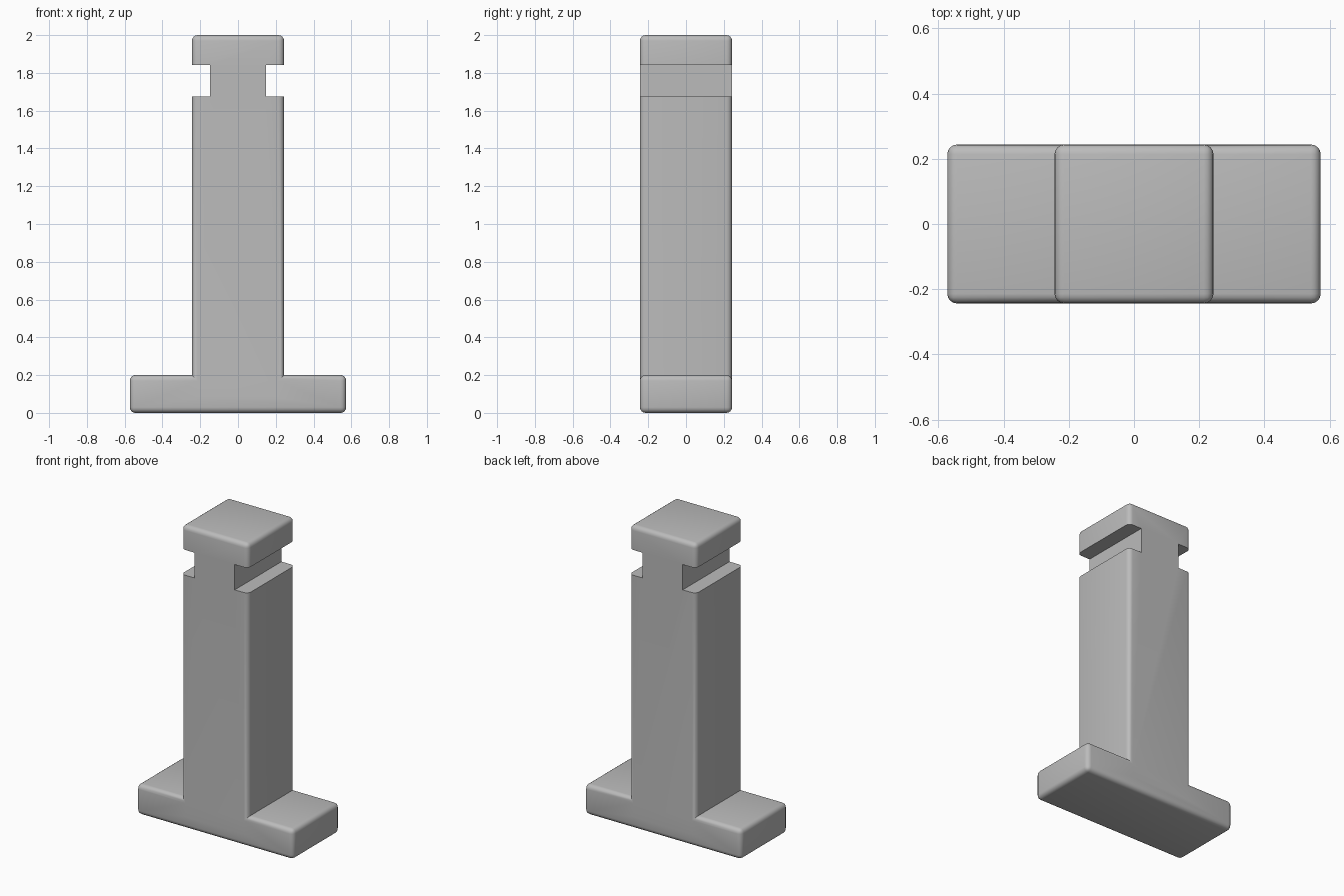
import bpy

if "Cube" in bpy.data.objects:
    bpy.data.objects.remove(bpy.data.objects["Cube"])

ROUND = 0.03    # edge radius
DEPTH = 0.488   # shared front-to-back size

grey = bpy.data.materials.new("plain grey")
grey.diffuse_color = (0.5, 0.5, 0.5, 1)
grey.use_nodes = True
grey.node_tree.nodes["Principled BSDF"].inputs["Base Color"].default_value = grey.diffuse_color


def box(name, size, centre, rounded=True):
    bpy.ops.mesh.primitive_cube_add(size=1, location=centre)
    ob = bpy.context.object
    ob.name = name
    ob.scale = size
    bpy.ops.object.transform_apply(location=True, rotation=False, scale=True)
    ob.data.materials.append(grey)
    if rounded:
        bevel = ob.modifiers.new("rounded edges", 'BEVEL')
        bevel.width = ROUND
        bevel.segments = 4
        bpy.ops.object.modifier_apply(modifier=bevel.name)
    return ob


def combine(target, other, operation):
    mod = target.modifiers.new(operation.lower(), 'BOOLEAN')
    mod.operation = operation
    mod.solver = 'EXACT'
    mod.object = other
    bpy.context.view_layer.objects.active = target
    bpy.ops.object.modifier_apply(modifier=mod.name)
    bpy.data.objects.remove(other)


# Tall post with a wide foot
post = box("post_with_foot", (0.488, DEPTH, 1.95), (0, 0, 1.025))
foot = box("foot", (1.146, DEPTH, 0.2), (0, 0, 0.1))
combine(post, foot, 'UNION')

# Square groove under the head on each side
for side in (-1, 1):
    groove = box("groove_cutter", (0.2, 1, 0.167), (side * 0.247, 0, 1.7585), False)
    combine(post, groove, 'DIFFERENCE')

# Smooth rounded edges, sharp notch corners
bpy.ops.object.select_all(action='DESELECT')
post.select_set(True)
bpy.context.view_layer.objects.active = post
bpy.ops.object.shade_smooth_by_angle(angle=0.6)
